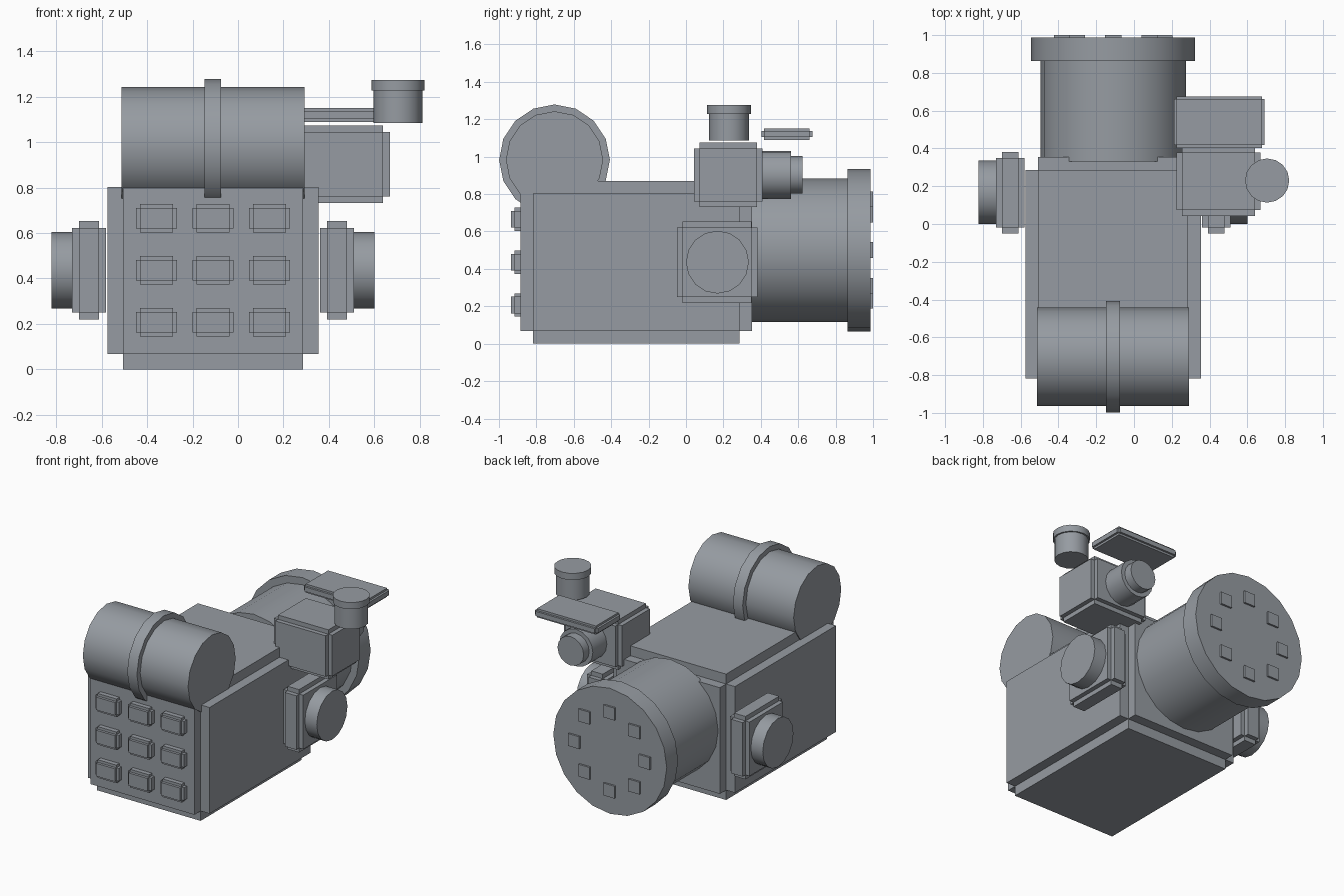
import bpy, bmesh
from math import radians, cos, sin, pi
from mathutils import Matrix, Vector

if "Cube" in bpy.data.objects:
    bpy.data.objects.remove(bpy.data.objects["Cube"])

CX = -0.11  # centre line of the main body

# dark blue-grey metal used on every part
metal = bpy.data.materials.new("dark_metal")
metal.diffuse_color = (0.305, 0.33, 0.36, 1)
metal.use_nodes = True
metal.node_tree.nodes["Principled BSDF"].inputs["Base Color"].default_value = metal.diffuse_color


def finish(name, bm, smooth=False):
    mesh = bpy.data.meshes.new(name)
    bm.to_mesh(mesh)
    bm.free()
    mesh.materials.append(metal)
    ob = bpy.data.objects.new(name, mesh)
    bpy.context.collection.objects.link(ob)
    if smooth:
        bpy.ops.object.select_all(action='DESELECT')
        ob.select_set(True)
        bpy.context.view_layer.objects.active = ob
        bpy.ops.object.shade_smooth_by_angle(angle=radians(30))
    return ob


def add_box(bm, c, s):
    bmesh.ops.create_cube(bm, size=1, matrix=Matrix.Translation(c) @ Matrix.Diagonal((*s, 1)))


def stepped_box(name, c, s, inset):
    """Box whose edges are notched: three crossing boxes, each full length on one axis."""
    bm = bmesh.new()
    for axis in range(3):
        add_box(bm, c, [s[i] - (0 if i == axis else 2 * inset) for i in range(3)])
    return finish(name, bm)


def cylinder(name, axis, c, r, start, end, sides=16):
    """Cylinder along an axis; the centre's own coordinate on that axis is replaced."""
    c = Vector(c)
    c[axis] = (start + end) / 2
    rot = (Matrix.Rotation(pi / 2, 4, 'Y'), Matrix.Rotation(pi / 2, 4, 'X'), Matrix())[axis]
    bm = bmesh.new()
    bmesh.ops.create_cone(bm, cap_ends=True, segments=sides, radius1=r, radius2=r,
                          depth=abs(end - start), matrix=Matrix.Translation(c) @ rot)
    return finish(name, bm, True)


# main body
stepped_box("body", (CX, -0.266, 0.435), (0.93, 1.24, 0.87), 0.068)

# front panel buttons, three by three
for row in range(3):
    for col in range(3):
        stepped_box("front_button", (CX + (col - 1) * 0.249, -0.886, 0.436 + (row - 1) * 0.229),
                    (0.18, 0.1, 0.125), 0.018)

# drum lying across the front top, with its band
drum = (CX, -0.703, 0.983)
cylinder("drum", 0, drum, 0.26, -0.513, 0.292)
cylinder("drum_band", 0, drum, 0.296, -0.148, -0.074)

# rear barrel, flange and ring of bolts
rear = (CX, 0, 0.5)
cylinder("rear_barrel", 1, rear, 0.384, 0.33, 0.88, 20)
cylinder("rear_flange", 1, rear, 0.434, 0.863, 0.987, 20)
bm = bmesh.new()
for i in range(8):
    a = i * pi / 4
    add_box(bm, (rear[0] + 0.27 * cos(a), 0.98, rear[2] + 0.27 * sin(a)), (0.085, 0.04, 0.085))
finish("flange_bolts", bm)

# side motors, mirrored about the body centre line
for side, label in ((1, "right"), (-1, "left")):
    stepped_box(label + "_motor_mount", (CX + side * 0.546, 0.166, 0.436), (0.15, 0.43, 0.435), 0.031)
    cylinder(label + "_motor", 0, (0, 0.168, 0.436), 0.168, CX + side * 0.59, CX + side * 0.712)

# sensor head with stepped rear lens
head = (0.447, 0.226, 0.903)
stepped_box("sensor_head", head, (0.445, 0.365, 0.343), 0.03)
cylinder("lens_barrel", 1, head, 0.128, 0.39, 0.562)
cylinder("lens_tip", 1, head, 0.1, 0.55, 0.622)

# flat panel and capped canister above the head
stepped_box("top_panel", (0.452, 0.539, 1.12), (0.48, 0.272, 0.06), 0.014)
canister = (0.705, 0.23, 0)
cylinder("canister", 2, canister, 0.107, 1.086, 1.235)
cylinder("canister_cap", 2, canister, 0.117, 1.229, 1.275)
